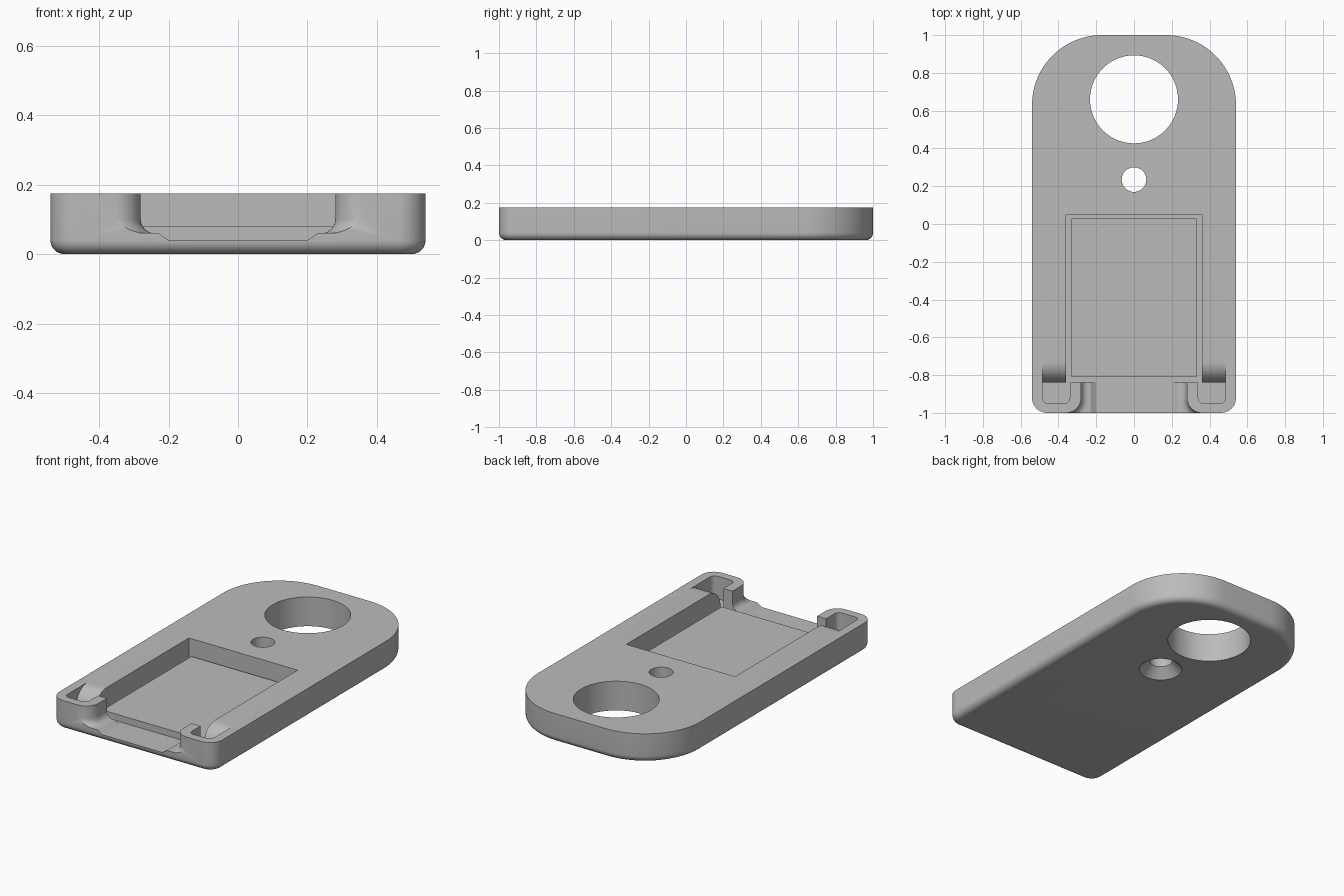
import bpy
import bmesh
from math import sin, cos, pi, radians

old = bpy.data.objects.get("Cube")
if old:
    bpy.data.objects.remove(old, do_unlink=True)

grey = bpy.data.materials.new("plain grey")
grey.use_nodes = True
COLOR = (0.5, 0.5, 0.5, 1)
grey.diffuse_color = COLOR
grey.node_tree.nodes["Principled BSDF"].inputs["Base Color"].default_value = COLOR


def loft(name, rings, bevel=None):
    """Closed solid through rings of equal point count."""
    bm = bmesh.new()
    loops = [[bm.verts.new(p) for p in ring] for ring in rings]
    n = len(loops[0])
    for a, b in zip(loops, loops[1:]):
        for i in range(n):
            j = (i + 1) % n
            bm.faces.new((a[i], a[j], b[j], b[i]))
    bm.faces.new(loops[0][::-1])
    bm.faces.new(loops[-1])
    if bevel:
        edges = [e for e in bm.edges if all(abs(v.co.y + 0.95) < 1e-4 for v in e.verts)
                 and abs(e.verts[0].co.x - e.verts[1].co.x) < 1e-4]
        bmesh.ops.bevel(bm, geom=edges, offset=bevel, segments=6, profile=0.5, affect='EDGES')
    bmesh.ops.recalc_face_normals(bm, faces=bm.faces)
    mesh = bpy.data.meshes.new(name)
    bm.to_mesh(mesh)
    bm.free()
    mesh.materials.append(grey)
    obj = bpy.data.objects.new(name, mesh)
    bpy.context.collection.objects.link(obj)
    return obj


def box(name, x0, x1, y0, y1, z0, z1):
    return loft(name, [[(x0, y0, z), (x1, y0, z), (x1, y1, z), (x0, y1, z)] for z in (z0, z1)])


def arc(cx, cy, r, a0, a1, steps):
    angles = [radians(a0 + (a1 - a0) * i / steps) for i in range(steps + 1)]
    return [(cx + r * cos(a), cy + r * sin(a)) for a in angles]


def mirrored(half):
    return half + [(-x, y) for x, y in reversed(half)]


def at_height(points, z):
    return [(x, y, z) for x, y in points]


def combine(target, tool, operation):
    mod = target.modifiers.new("join", 'BOOLEAN')
    mod.operation = operation
    mod.solver = 'EXACT'
    mod.object = tool
    bpy.context.view_layer.objects.active = target
    bpy.ops.object.modifier_apply(modifier=mod.name)
    bpy.data.objects.remove(tool, do_unlink=True)


TOP, FLOOR, OVER = 0.175, 0.04, 0.3
HALF, EDGE = 0.54, 0.04


# Plate with broad back corners and a rounded lower edge
def plate_outline(inset):
    front, back = 0.08, 0.37
    return mirrored(arc(HALF - front, front - 1, front - inset, -90, 0, 10)
                    + arc(HALF - back, 1 - back, back - inset, 0, 90, 24))


rings = []
for i in range(9):
    a = i / 8 * pi / 2
    rings.append(at_height(plate_outline(EDGE * (1 - sin(a))), EDGE * (1 - cos(a))))
rings.append(at_height(plate_outline(0), TOP))
plate = loft("plate", rings)


# Round holes, the small one countersunk from below
def hole(y, profile):
    return loft("hole_cutter", [at_height(arc(0, y, r, 0, 355, 71), z) for r, z in profile])


combine(plate, hole(0.66, [(0.233, -0.1), (0.233, OVER)]), 'DIFFERENCE')
combine(plate, hole(0.235, [(0.12, -0.1), (0.12, 0), (0.065, 0.055), (0.065, OVER)]), 'DIFFERENCE')

# Main rectangular pocket
combine(plate, box("pocket_cutter", -0.36, 0.36, -0.84, 0.05, FLOOR, OVER), 'DIFFERENCE')


# Front opening between two rounded posts with filleted feet
def opening_outline(grow):
    x, r = 0.28, 0.08
    half = [(x - grow, -0.82)] + [(px, py) for px, py in arc(x + r, r - 1, r + grow, 180, 270, 12)]
    return mirrored(half + [(x + r, -1.2)])


rings = []
for i in range(7):
    a = i / 6 * pi / 2
    rings.append(at_height(opening_outline(0.04 * (1 - sin(a))), 0.06 + 0.04 * (1 - cos(a))))
rings.append(at_height(opening_outline(0), OVER))
combine(plate, loft("opening_cutter", rings), 'DIFFERENCE')

# Shallow channel in the opening floor with sloped sides
channel = [(-0.2, FLOOR), (0.2, FLOOR), (0.23, 0.06), (0.23, 0.1), (-0.23, 0.1), (-0.23, 0.06)]
combine(plate, loft("channel_cutter", [[(x, y, z) for x, z in channel] for y in (-1.2, -0.815)]),
        'DIFFERENCE')

# Corner pockets, each closed behind by a convex ramp
ramp = [(-0.95, FLOOR), (-0.84, FLOOR)] + arc(-0.73, 0.065, 0.11, 180, 90, 12)
ramp += [(-0.73, OVER), (-0.95, OVER)]
for side in (-1, 1):
    cutter = loft("corner_cutter", [[(side * x, y, z) for y, z in ramp] for x in (0.34, 0.485)], 0.03)
    combine(plate, cutter, 'DIFFERENCE')

# Raised bed inside the pocket, leaving a narrow groove around it
combine(plate, box("bed", -0.33, 0.33, -0.81, 0.03, 0.02, 0.08), 'UNION')

bpy.ops.object.select_all(action='DESELECT')
plate.select_set(True)
bpy.context.view_layer.objects.active = plate
bpy.ops.object.shade_smooth_by_angle(angle=radians(30))
